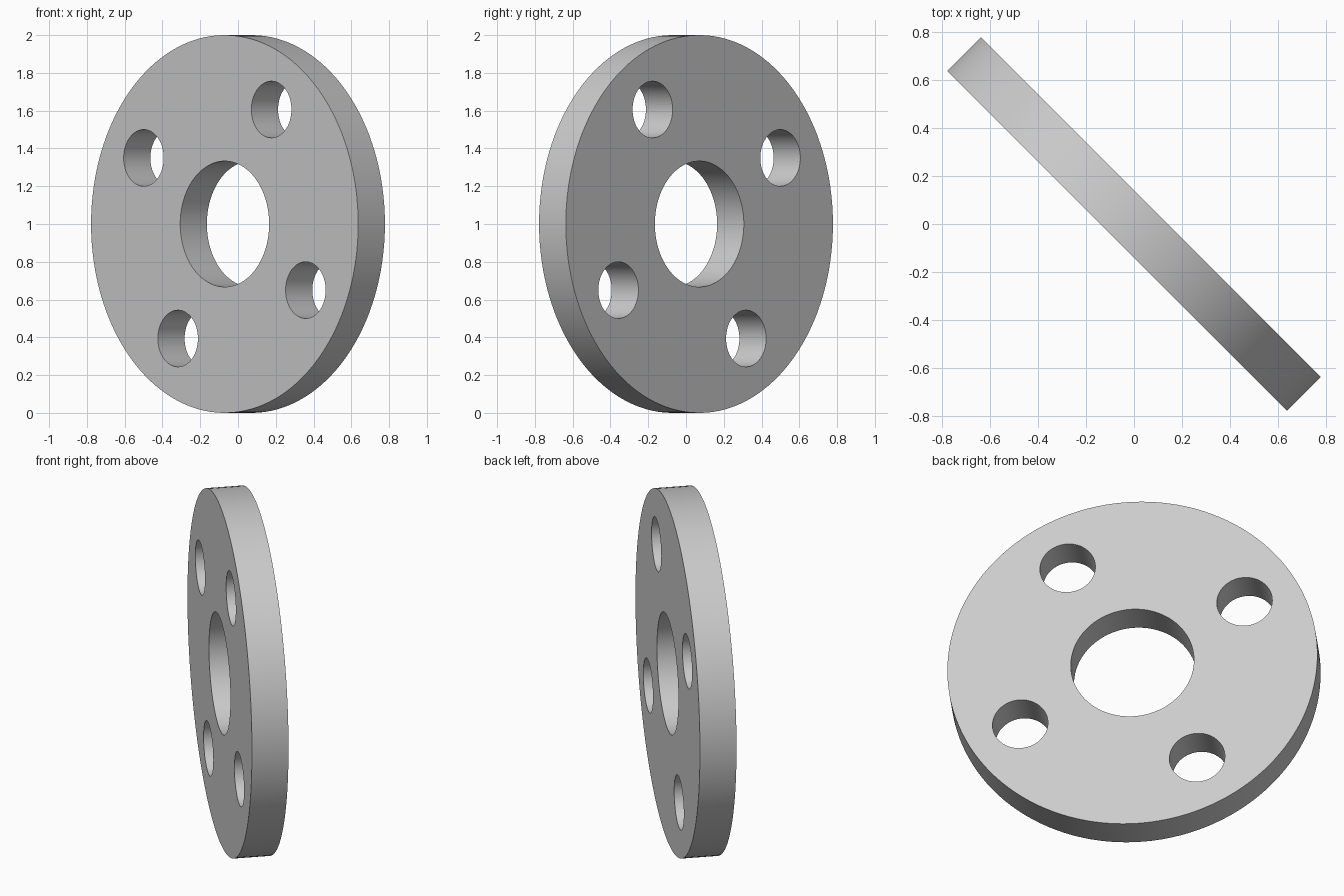
import bpy
import bmesh
from math import cos, sin, pi, radians
from mathutils import Matrix

cube = bpy.data.objects.get("Cube")
if cube:
    bpy.data.objects.remove(cube, do_unlink=True)

RADIUS, THICKNESS = 1.0, 0.2
BORE_RADIUS = 0.333
BOLT_RADIUS, BOLT_CIRCLE, BOLT_COUNT = 0.15, 0.7, 4


def add_ring(bm, radius, segments, cx=0.0, cy=0.0):
    """Closed loop of edges in the flange's own plane."""
    verts = [bm.verts.new((cx + radius * cos(2 * pi * i / segments),
                           cy + radius * sin(2 * pi * i / segments),
                           -THICKNESS / 2)) for i in range(segments)]
    return [bm.edges.new((verts[i - 1], verts[i])) for i in range(segments)]


# Plain grey metal
grey = bpy.data.materials.new("grey metal")
grey.use_nodes = True
colour = (0.6, 0.6, 0.6, 1.0)
grey.diffuse_color = colour
grey.node_tree.nodes["Principled BSDF"].inputs["Base Color"].default_value = colour

# Flange outline, centre bore and bolt holes
bm = bmesh.new()
edges = add_ring(bm, RADIUS, 128)
edges += add_ring(bm, BORE_RADIUS, 96)
for i in range(BOLT_COUNT):
    angle = radians(60) + 2 * pi * i / BOLT_COUNT
    edges += add_ring(bm, BOLT_RADIUS, 64,
                      BOLT_CIRCLE * cos(angle), BOLT_CIRCLE * sin(angle))

# Fill the face around the holes and give it thickness
bmesh.ops.triangle_fill(bm, use_beauty=True, use_dissolve=False, edges=edges)
result = bmesh.ops.extrude_face_region(bm, geom=bm.faces[:], use_keep_orig=True)
top = [v for v in result["geom"] if isinstance(v, bmesh.types.BMVert)]
bmesh.ops.translate(bm, verts=top, vec=(0, 0, THICKNESS))
bmesh.ops.recalc_face_normals(bm, faces=bm.faces[:])

# Stand it on edge, turned to face between front and right
bm.transform(Matrix.Translation((0, 0, RADIUS))
             @ Matrix.Rotation(radians(-45), 4, 'Z')
             @ Matrix.Rotation(radians(90), 4, 'X'))

mesh = bpy.data.meshes.new("flange_disc")
bm.to_mesh(mesh)
bm.free()
mesh.materials.append(grey)
flange = bpy.data.objects.new("flange_disc", mesh)
bpy.context.collection.objects.link(flange)

# Smooth walls, crisp rims
bpy.ops.object.select_all(action='DESELECT')
flange.select_set(True)
bpy.context.view_layer.objects.active = flange
bpy.ops.object.shade_smooth_by_angle(angle=radians(30))
